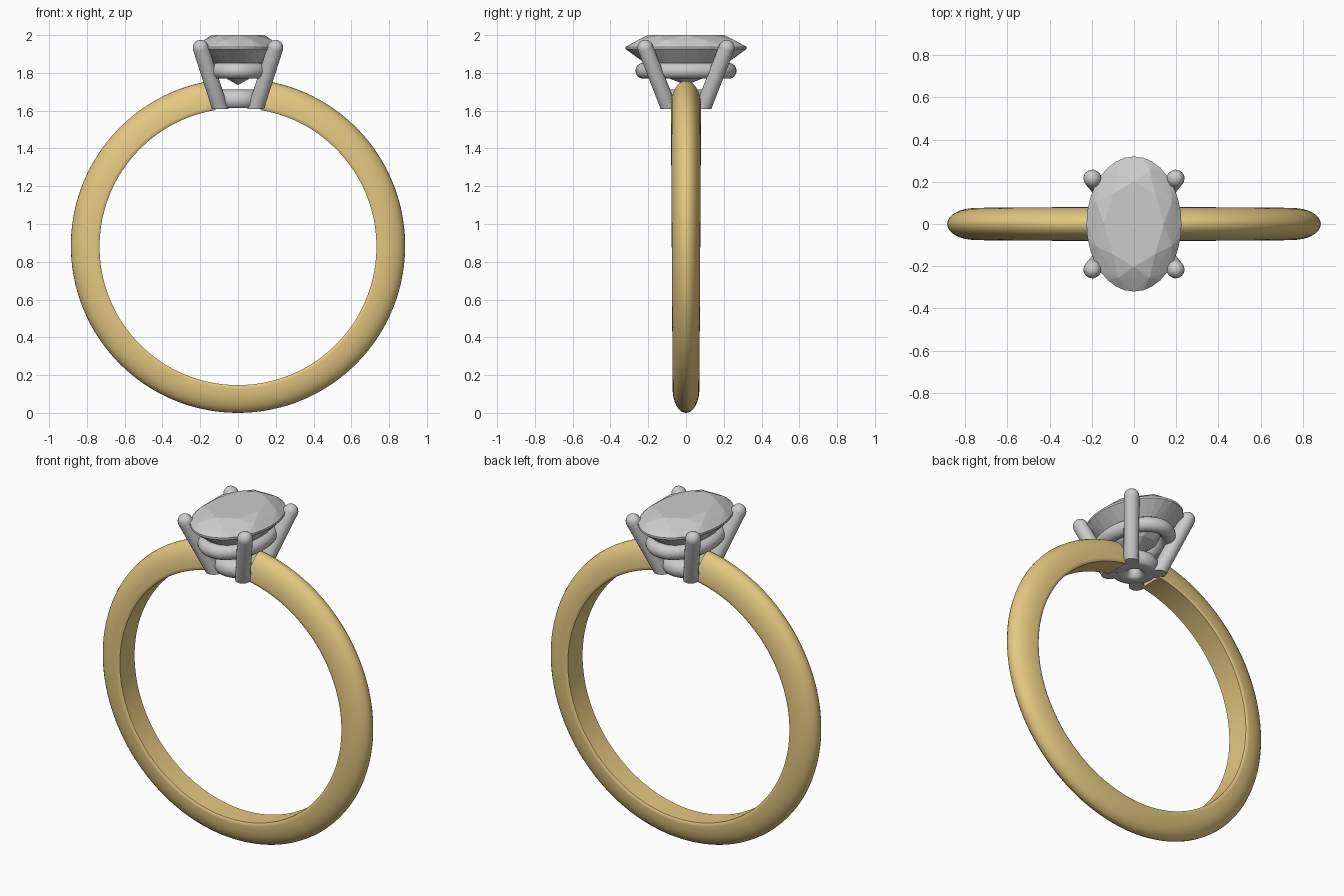
import bpy, bmesh, math
from mathutils import Vector, Matrix

if "Cube" in bpy.data.objects:
    bpy.data.objects.remove(bpy.data.objects["Cube"])


def finish(name, bm, mat=None, smooth=True):
    bmesh.ops.recalc_face_normals(bm, faces=bm.faces)
    me = bpy.data.meshes.new(name)
    bm.to_mesh(me)
    bm.free()
    ob = bpy.data.objects.new(name, me)
    bpy.context.collection.objects.link(ob)
    if mat:
        me.materials.append(mat)
    if smooth:
        bpy.ops.object.select_all(action='DESELECT')
        ob.select_set(True)
        bpy.context.view_layer.objects.active = ob
        bpy.ops.object.shade_smooth_by_angle(angle=math.radians(40))
    return ob


def loft(bm, rings, closed=False):
    """Skin a list of point loops; cap the ends unless closed."""
    vs = [[bm.verts.new(p) for p in r] for r in rings]
    n = len(vs[0])
    for i in range(len(vs) if closed else len(vs) - 1):
        a, b = vs[i], vs[(i + 1) % len(vs)]
        for k in range(n):
            bm.faces.new((a[k], a[(k + 1) % n], b[(k + 1) % n], b[k]))
    if not closed:
        bm.faces.new(vs[0])
        bm.faces.new(vs[-1])


def flat_bottom(bm, z):
    geom = bm.verts[:] + bm.edges[:] + bm.faces[:]
    cut = bmesh.ops.bisect_plane(bm, geom=geom, plane_co=(0, 0, z),
                                 plane_no=(0, 0, 1), clear_inner=True)
    return [e for e in cut['geom_cut'] if isinstance(e, bmesh.types.BMEdge)]


def oval(rx, ry, z, n, turn=0.0):
    return [Vector((rx * math.cos(2 * math.pi * (k + turn) / n),
                    ry * math.sin(2 * math.pi * (k + turn) / n), z)) for k in range(n)]


gold = bpy.data.materials.new("gold")
gold.diffuse_color = (0.78, 0.58, 0.22, 1)
gold.use_nodes = True
gold.node_tree.nodes["Principled BSDF"].inputs["Base Color"].default_value = gold.diffuse_color

# Band: domed D section swept round the finger, open under the head
bm = bmesh.new()
rings = []
gap = math.radians(9.3)
for i in range(121):
    a = gap + (2 * math.pi - 2 * gap) * i / 120
    s, c = math.sin(a), math.cos(a)
    up = (1 + c) / 2
    w = 0.071 + 0.009 * up
    thick = 0.147 + 0.01 * up
    rin = 0.885 - thick
    prof = [(-w * 0.92, 0), (-w, 0.01)]
    prof += [(-w * math.cos(math.pi * k / 16), 0.02 + (thick - 0.02) * math.sin(math.pi * k / 16))
             for k in range(17)]
    prof += [(w, 0.01), (w * 0.92, 0)]
    rings.append([(s * (rin + h), y, 0.885 + c * (rin + h)) for y, h in prof])
loft(bm, rings)
finish("band", bm, gold)

# Four splayed prongs with rounded tips and flat feet
for name, sx, sy in (("front_left", -1, -1), ("front_right", 1, -1),
                     ("back_left", -1, 1), ("back_right", 1, 1)):
    bm = bmesh.new()
    foot = Vector((0.078 * sx, 0.07 * sy, 1.56))
    tip = Vector((0.208 * sx, 0.228 * sy, 1.965))
    d = (tip - foot).normalized()
    u = d.orthogonal().normalized()
    v = d.cross(u)
    r, length = 0.042, (tip - foot).length - 0.036
    steps = [(0, r)] + [(length + r * math.sin(t), r * math.cos(t))
                        for t in (math.radians(q) for q in (0, 20, 40, 60, 75, 86))]
    loft(bm, [[foot + d * l + u * q.x + v * q.y for q in oval(rr, rr, 0, 20)]
              for l, rr in steps])
    edges = flat_bottom(bm, 1.61)
    bmesh.ops.holes_fill(bm, edges=edges)
    finish(name + "_prong", bm)


# Basket rails: oval tori
def rail(name, rx, ry, z, r, base=None):
    bm = bmesh.new()
    rings = []
    for i in range(48):
        a = 2 * math.pi * i / 48
        c, s = math.cos(a), math.sin(a)
        n = Vector((c / rx, s / ry, 0)).normalized()
        rings.append([Vector((rx * c, ry * s, z)) + n * q.x + Vector((0, 0, q.y))
                      for q in oval(r, r, 0, 16)])
    loft(bm, rings, closed=True)
    if base:
        edges = flat_bottom(bm, base)
        bmesh.ops.bridge_loops(bm, edges=edges)
    finish(name, bm)


rail("base_rail", 0.082, 0.085, 1.658, 0.053, 1.614)
rail("upper_rail", 0.148, 0.226, 1.811, 0.042)

# Oval faceted stone: hull of table, crown, girdle, pavilion and culet points
bm = bmesh.new()
RX, RY = 0.225, 0.32
pts = oval(RX * 0.63, RY * 0.63, 2.0, 8)
pts += oval(RX * 0.86, RY * 0.86, 1.974, 8, 0.5)
pts += oval(RX, RY, 1.938, 32) + oval(RX, RY, 1.926, 32)
pts += oval(RX * 0.42, RY * 0.42, 1.785, 8, 0.5) + [Vector((0, 0, 1.735))]
for p in pts:
    bm.verts.new(p)
bmesh.ops.convex_hull(bm, input=bm.verts[:])
bmesh.ops.dissolve_limit(bm, angle_limit=0.01, verts=bm.verts[:], edges=bm.edges[:])
finish("oval_stone", bm, smooth=False)
